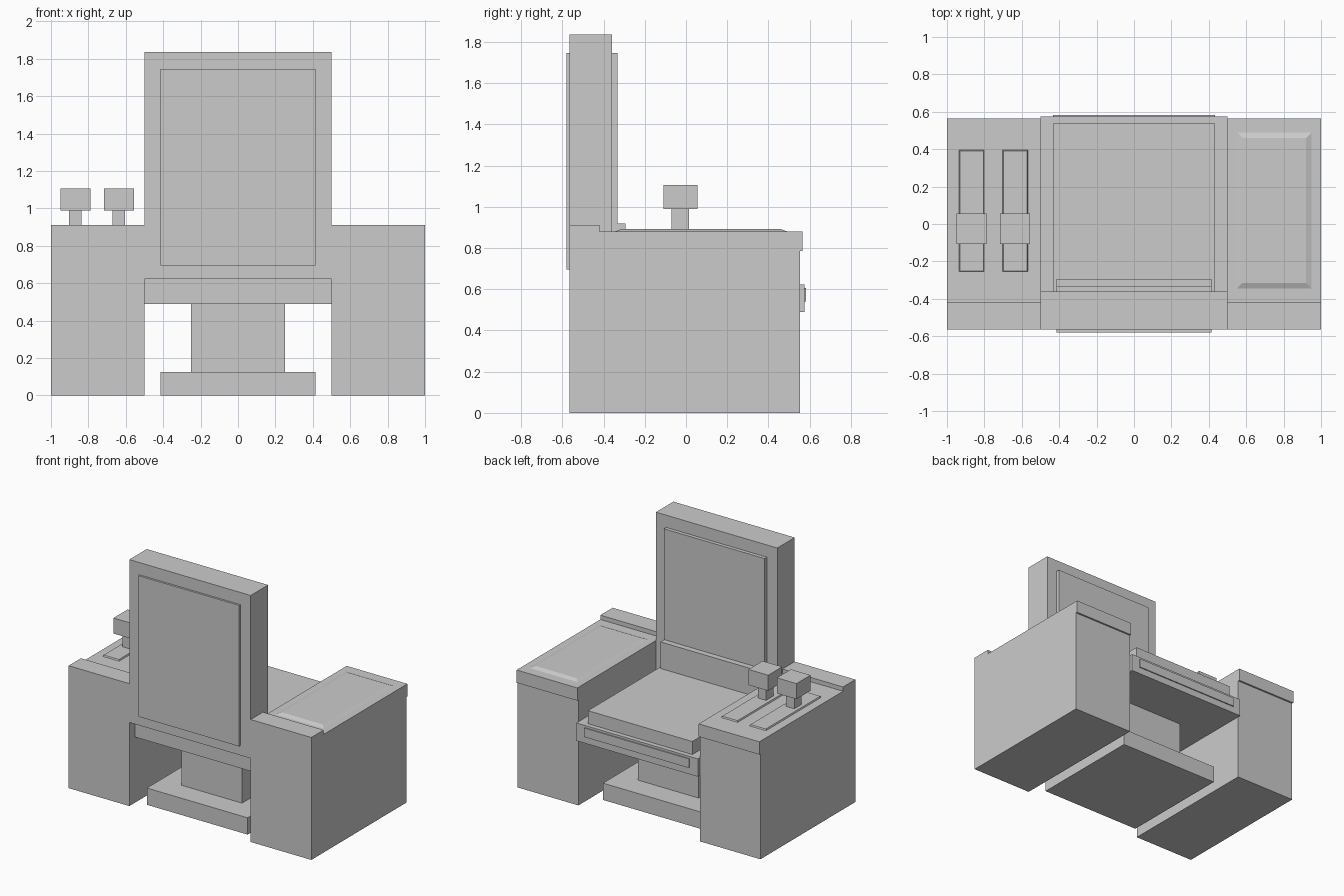
import bpy, bmesh

if "Cube" in bpy.data.objects:
    bpy.data.objects.remove(bpy.data.objects["Cube"])


def block(name, x, y, z, inset=0.0):
    """Box from (min, max) ranges; inset tapers the top face inward."""
    bm = bmesh.new()
    bmesh.ops.create_cube(bm, size=1.0)
    for v in bm.verts:
        top = v.co.z > 0
        co = []
        for c, (lo, hi) in zip(v.co, (x, y, z)):
            co.append(hi if c > 0 else lo)
        if top:
            co[0] -= inset if v.co.x > 0 else -inset
            co[1] -= inset if v.co.y > 0 else -inset
        v.co = co
    mesh = bpy.data.meshes.new(name)
    bm.to_mesh(mesh)
    bm.free()
    obj = bpy.data.objects.new(name, mesh)
    bpy.context.collection.objects.link(obj)
    return obj


# Foot and pedestal
block("foot", (-0.415, 0.415), (-0.48, 0.385), (0, 0.125))
block("pedestal", (-0.25, 0.25), (-0.31, 0.21), (0.125, 0.49))

# Seat
block("seat_base", (-0.5, 0.5), (-0.5, 0.575), (0.49, 0.623))
block("seat_front_panel", (-0.432, 0.432), (0.57, 0.583), (0.54, 0.607))
block("seat_cushion", (-0.43, 0.43), (-0.36, 0.54), (0.623, 0.72))

# Backrest
block("backrest", (-0.5, 0.5), (-0.565, -0.36), (0.623, 1.836))
block("backrest_rear_panel", (-0.415, 0.415), (-0.58, -0.56), (0.695, 1.745))
block("backrest_cushion", (-0.415, 0.415), (-0.365, -0.333), (0.92, 1.745))
block("lumbar_cushion", (-0.415, 0.415), (-0.365, -0.293), (0.72, 0.918))

# Side consoles with front lip and raised rear ledge
for side, x in (("left", (-1.0, -0.5)), ("right", (0.5, 1.0))):
    block(side + "_console", x, (-0.565, 0.552), (0, 0.88))
    block(side + "_console_lip", x, (0.552, 0.565), (0.785, 0.88))
    block(side + "_console_ledge", x, (-0.565, -0.42), (0.88, 0.912))

# Control pad on the right console
block("control_pad", (0.55, 0.95), (-0.345, 0.49), (0.88, 0.892), 0.03)

# Sliding levers on the left console
for i, cx in enumerate((-0.868, -0.635)):
    n = f"lever_{i + 1}_"
    block(n + "track", (cx - 0.067, cx + 0.067), (-0.255, 0.395), (0.88, 0.89), 0.004)
    block(n + "stem", (cx - 0.035, cx + 0.032), (-0.07, 0.015), (0.885, 0.99))
    block(n + "grip", (cx - 0.082, cx + 0.08), (-0.108, 0.057), (0.99, 1.106))
